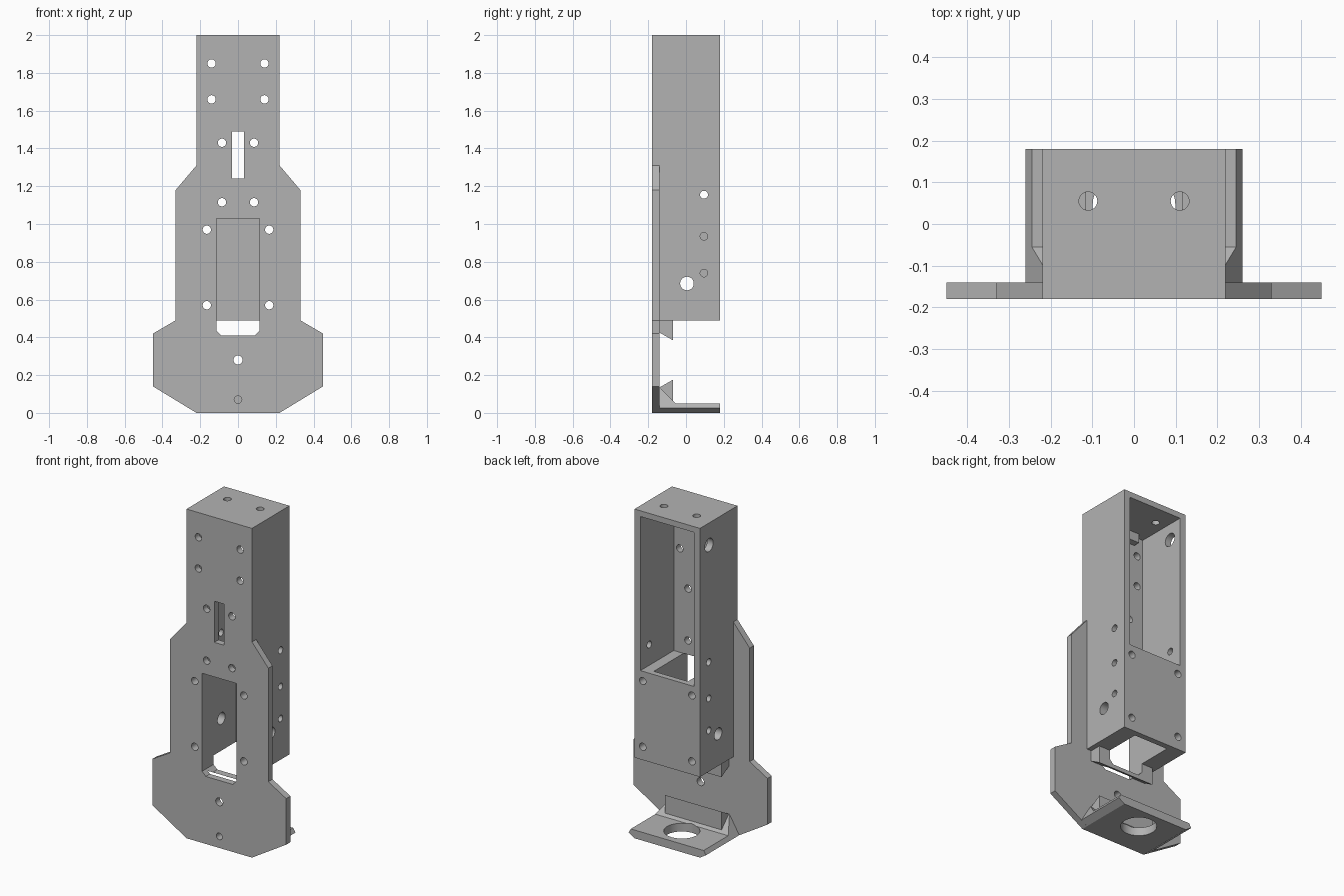
import bpy
import bmesh
import math
from mathutils import Matrix

cube = bpy.data.objects.get("Cube")
if cube:
    bpy.data.objects.remove(cube, do_unlink=True)

grey = bpy.data.materials.new("plain grey")
grey.use_nodes = True
COLOUR = (0.45, 0.45, 0.45, 1)
grey.diffuse_color = COLOUR
grey.node_tree.nodes["Principled BSDF"].inputs["Base Color"].default_value = COLOUR


def finish(bm, name):
    bmesh.ops.recalc_face_normals(bm, faces=bm.faces)
    mesh = bpy.data.meshes.new(name)
    bm.to_mesh(mesh)
    bm.free()
    mesh.materials.append(grey)
    obj = bpy.data.objects.new(name, mesh)
    bpy.context.collection.objects.link(obj)
    return obj


def prism(name, points, axis, start, end):
    """Extrude an outline along x (points are y, z) or y (points are x, z)."""
    bm = bmesh.new()
    place = (lambda p: (start, *p)) if axis == "x" else (lambda p: (p[0], start, p[1]))
    face = bm.faces.new([bm.verts.new(place(p)) for p in points])
    moved = bmesh.ops.extrude_face_region(bm, geom=[face])["geom"]
    shift = (end - start, 0, 0) if axis == "x" else (0, end - start, 0)
    bmesh.ops.translate(bm, vec=shift,
                        verts=[v for v in moved if isinstance(v, bmesh.types.BMVert)])
    return finish(bm, name)


def mirrored(half):
    """Complete a right-hand outline, listed bottom to top, across x = 0."""
    return half + [(-x, z) for x, z in reversed(half)]


def block(name, x, y0, y1, z0, z1):
    return prism(name, mirrored([(x, z0), (x, z1)]), "y", y0, y1)


def hole(name, centre, radius, length, axis):
    bm = bmesh.new()
    turn = {"x": Matrix.Rotation(math.pi / 2, 4, "Y"),
            "y": Matrix.Rotation(math.pi / 2, 4, "X"), "z": Matrix()}[axis]
    bmesh.ops.create_cone(bm, cap_ends=True, segments=28, radius1=radius, radius2=radius,
                          depth=length, matrix=Matrix.Translation(centre) @ turn)
    return finish(bm, name)


def combine(target, tool, operation):
    """Apply one boolean and discard the tool object."""
    mod = target.modifiers.new("join", "BOOLEAN")
    mod.operation, mod.solver, mod.object = operation, "EXACT", tool
    bpy.context.view_layer.update()
    result = bpy.data.meshes.new_from_object(
        target.evaluated_get(bpy.context.evaluated_depsgraph_get()))
    target.modifiers.clear()
    target.data = result
    bpy.data.objects.remove(tool, do_unlink=True)


# Front plate with the shouldered outline
bracket = prism("bracket_body", mirrored([
    (0.22, 0), (0.45, 0.14), (0.45, 0.42), (0.33, 0.49),
    (0.33, 1.18), (0.22, 1.31), (0.22, 2)]), "y", -0.18, -0.14)

# Foot with its sloped fillet, trimmed to tapering sides
foot = prism("foot", [(-0.16, 0), (0.18, 0), (0.18, 0.05), (-0.055, 0.05),
                      (-0.14, 0.135), (-0.16, 0.135)], "x", -0.4, 0.4)
combine(foot, prism("foot_trim", mirrored([
    (0.22, 0), (0.26, 0.025), (0.188, 0.145)]), "y", -0.3, 0.3), "INTERSECT")

# Column and the two facing lips
parts = [
    block("column", 0.22, -0.18, 0.18, 0.49, 2), foot,
    prism("lower_lip", [(-0.16, 0.03), (-0.07, 0.03), (-0.07, 0.175),
                        (-0.14, 0.135), (-0.16, 0.135)], "x", -0.19, 0.19),
    prism("upper_lip", [(-0.16, 0.425), (-0.14, 0.425), (-0.07, 0.385),
                        (-0.07, 0.52), (-0.16, 0.52)], "x", -0.19, 0.19)]
for part in parts:
    combine(bracket, part, "UNION")

# Upper bay open to the back, lower shaft open to the front, and the slot
cutters = [
    block("upper_bay", 0.18, -0.14, 0.3, 1.029, 1.965),
    prism("lower_shaft", mirrored([(0.09, 0.41), (0.115, 0.435), (0.115, 1.03)]),
          "y", -0.3, 0.145),
    block("slot", 0.033, -0.3, 0, 1.24, 1.49)]

# Screw holes through the front
for x, z in [(0.14, 1.85), (0.14, 1.66), (0.085, 1.43), (0.085, 1.115),
             (0.165, 0.97), (0.165, 0.57)]:
    for side in (-1, 1):
        cutters.append(hole("screw_hole", (side * x, 0, z), 0.022, 0.6, "y"))
cutters.append(hole("plate_hole", (0, -0.2, 0.28), 0.024, 0.2, "y"))
cutters.append(hole("blind_hole", (0, -0.18, 0.07), 0.02, 0.14, "y"))

# Side holes: two through pairs, two blind pairs and one cable hole
cutters.append(hole("side_hole", (0, 0.095, 1.155), 0.021, 0.6, "x"))
cutters.append(hole("pivot_hole", (0, 0.005, 0.685), 0.036, 0.6, "x"))
cutters.append(hole("cable_hole", (-0.2, 0.093, 1.866), 0.04, 0.1, "x"))
for side in (-1, 1):
    for z in (0.935, 0.74):
        cutters.append(hole("blind_side_hole", (side * 0.22, 0.095, z), 0.02, 0.14, "x"))
    cutters.append(hole("top_hole", (side * 0.11, 0.055, 2), 0.022, 0.2, "z"))
cutters.append(hole("foot_hole", (0, 0.04, 0), 0.1, 0.3, "z"))
for cutter in cutters:
    combine(bracket, cutter, "DIFFERENCE")

# Small stop bar under the roof of the upper bay
block("stop_bar", 0.12, -0.145, -0.1, 1.91, 1.97)

# Smooth the round holes, keep the edges sharp
bpy.ops.object.select_all(action="DESELECT")
bracket.select_set(True)
bpy.context.view_layer.objects.active = bracket
bpy.ops.object.shade_smooth_by_angle(angle=math.radians(30))
